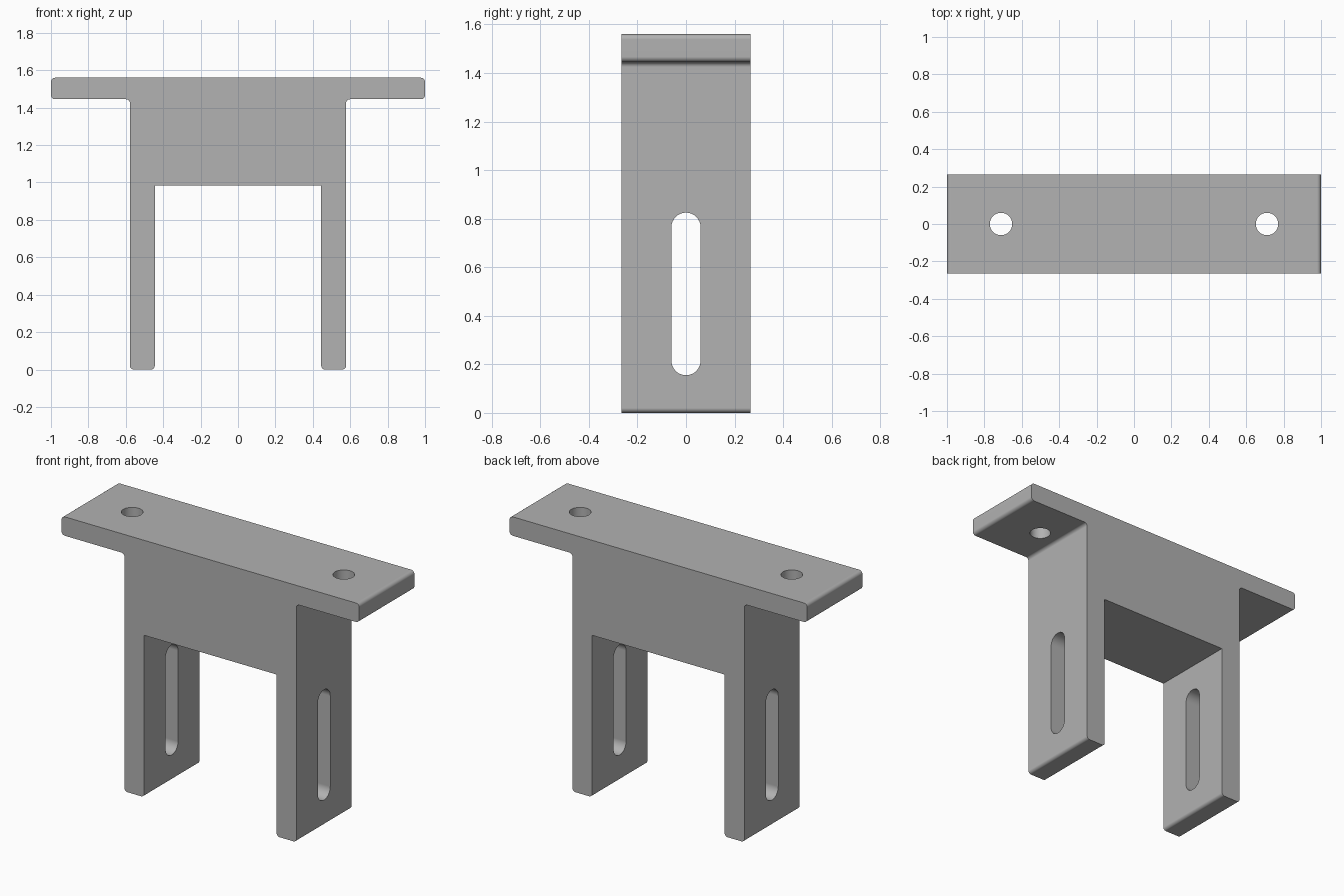
import bpy, bmesh, math
from mathutils import Vector

cube = bpy.data.objects.get("Cube")
if cube:
    bpy.data.objects.remove(cube, do_unlink=True)

# Single grey metal material
grey = bpy.data.materials.new("grey_metal")
grey.use_nodes = True
colour = (0.445, 0.445, 0.445, 1)
grey.diffuse_color = colour
grey.node_tree.nodes["Principled BSDF"].inputs["Base Color"].default_value = colour

DEPTH = 0.265      # half depth along y
TOP, UNDER, BRIDGE = 1.56, 1.445, 0.983
OUTER, INNER = 0.578, 0.445


def fillet(prev, corner, nxt, radius, steps=6):
    """Points of a rounded right-angle corner."""
    c = Vector(corner)
    if radius == 0:
        return [c]
    a = (Vector(prev) - c).normalized() * radius
    b = (Vector(nxt) - c).normalized() * radius
    angles = [math.pi / 2 * i / steps for i in range(steps + 1)]
    return [c + a * (1 - math.sin(t)) + b * (1 - math.cos(t)) for t in angles]


def prism(name, points, offset):
    """Extrude a closed outline of 3D points along an offset."""
    bm = bmesh.new()
    face = bm.faces.new([bm.verts.new(p) for p in points])
    ext = bmesh.ops.extrude_face_region(bm, geom=[face])
    moved = [v for v in ext["geom"] if isinstance(v, bmesh.types.BMVert)]
    bmesh.ops.translate(bm, verts=moved, vec=offset)
    bmesh.ops.recalc_face_normals(bm, faces=bm.faces)
    mesh = bpy.data.meshes.new(name)
    bm.to_mesh(mesh)
    bm.free()
    obj = bpy.data.objects.new(name, mesh)
    bpy.context.collection.objects.link(obj)
    mesh.materials.append(grey)
    return obj


# Bracket outline: right half corners (x, z, fillet radius), then mirrored
half = [(INNER, BRIDGE, 0), (INNER, 0, 0.02), (OUTER, 0, 0.02),
        (OUTER, UNDER, 0.02), (1, UNDER, 0.022), (1, TOP, 0.022)]
corners = half + [(-x, z, r) for x, z, r in reversed(half)]
outline = []
for i, (x, z, r) in enumerate(corners):
    before, after = corners[i - 1], corners[(i + 1) % len(corners)]
    outline += fillet(before[:2], (x, z), after[:2], r)
bracket = prism("mounting_bracket", [(p.x, -DEPTH, p.y) for p in outline],
                (0, 2 * DEPTH, 0))

# Slot cutter passing through both legs
R, LOW, HIGH, N = 0.06, 0.155, 0.825, 16
slot = []
for centre, start in ((HIGH - R, 0), (LOW + R, math.pi)):
    for i in range(N + 1):
        t = start + math.pi * i / N
        slot.append((-0.8, R * math.cos(t), centre + R * math.sin(t)))
cutters = [prism("slot_cutter", slot, (1.6, 0, 0))]

# Screw hole cutters through the top plate
for side in (-1, 1):
    ring = [(side * 0.711 + R * math.cos(math.tau * i / 32),
             R * math.sin(math.tau * i / 32), 1.3) for i in range(32)]
    cutters.append(prism("hole_cutter", ring, (0, 0, 0.4)))

# Cut the openings and discard the cutters
bpy.ops.object.select_all(action="DESELECT")
bpy.context.view_layer.objects.active = bracket
bracket.select_set(True)
for cutter in cutters:
    cutter.hide_render = True
    mod = bracket.modifiers.new("cut", "BOOLEAN")
    mod.operation = "DIFFERENCE"
    mod.solver = "EXACT"
    mod.object = cutter
    bpy.ops.object.modifier_apply(modifier=mod.name)
    bpy.data.objects.remove(cutter, do_unlink=True)

# Smooth fillets and holes, crisp edges, flat large faces
bpy.ops.object.shade_smooth_by_angle(angle=math.radians(30))
weighted = bracket.modifiers.new("weighted_normals", "WEIGHTED_NORMAL")
weighted.keep_sharp = True
